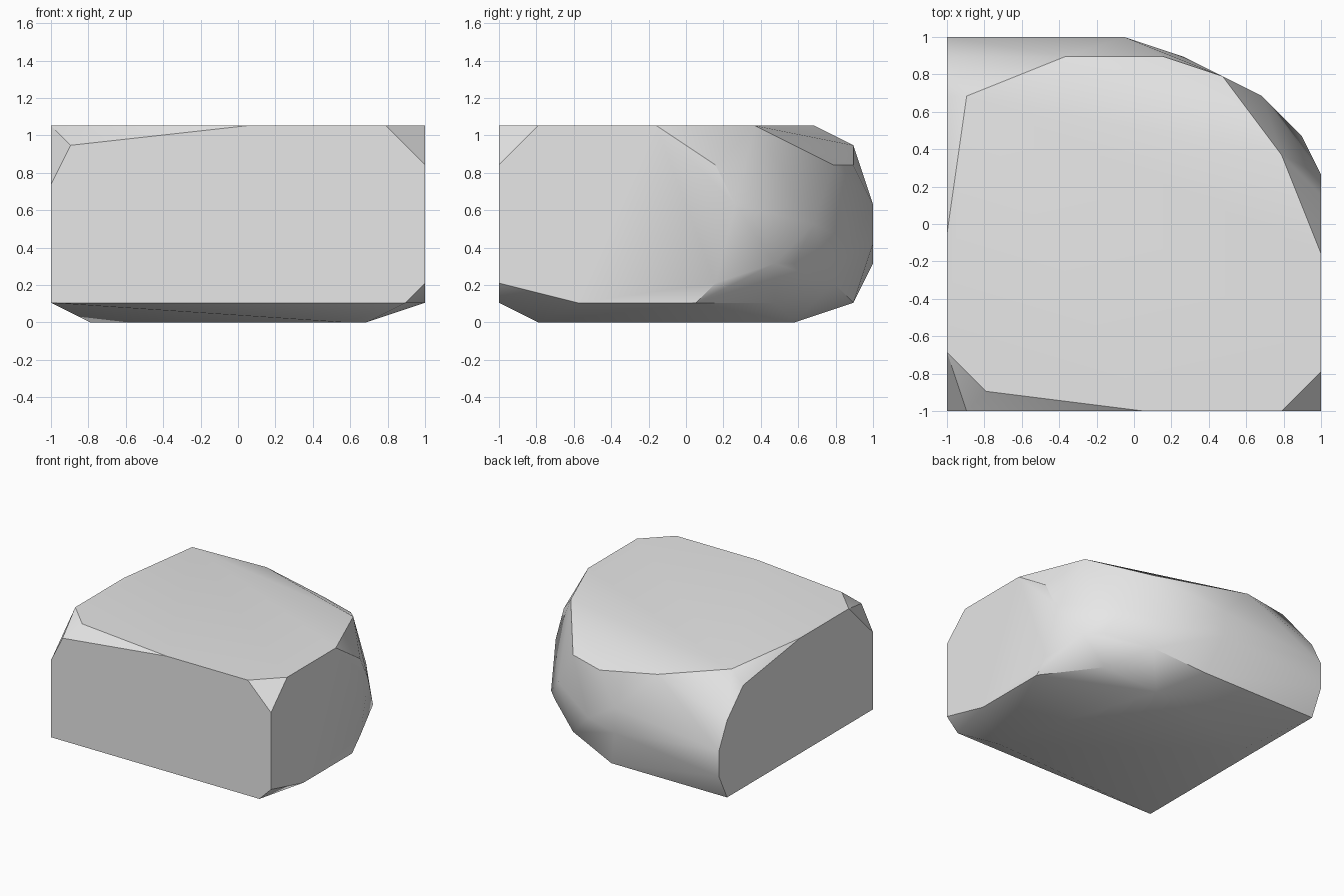
import bpy
import bmesh
import math
from mathutils import Vector

default_cube = bpy.data.objects.get("Cube")
if default_cube:
    bpy.data.objects.remove(default_cube, do_unlink=True)

# Corner points sit on a regular lattice that spans the longest side
CELLS = 19
STEP = 2 / CELLS


def lattice_point(column, row, level):
    """Turn lattice steps into a position centred on the ground."""
    return Vector((column * STEP - 1, row * STEP - 1, level * STEP))


# Flat front face with clipped corners (column, level)
front_outline = [(0, 1), (18, 1), (19, 2), (19, 8),
                 (17, 10), (10, 10), (1, 9), (0, 7)]

# Flat left side (row, level)
left_outline = [(2, 10), (8, 10), (11, 8), (12, 6), (11, 2), (10, 1), (4, 1)]

# Flat right side (row, level)
right_outline = [(3, 10), (9, 10), (16, 9), (18, 7), (19, 5), (19, 3), (18, 1)]

# Corners of the top and of its slope down to the back
top_corners = [(2, 1, 10), (1, 16, 10), (17, 13, 10),
               (6, 18, 9), (11, 18, 8), (14, 17, 8)]

# Rounded back shoulder
back_corners = [(9, 19, 6), (9, 19, 4), (12, 18, 4), (16, 16, 5),
                (18, 14, 3), (17, 15, 3), (14, 17, 2), (10, 18, 1)]

# Shallow underside
bottom_corners = [(2, 13, 0), (15, 2, 0), (16, 2, 0), (12, 15, 0), (16, 14, 1)]

corners = top_corners + back_corners + bottom_corners
corners += [(column, 0, level) for column, level in front_outline]
corners += [(CELLS, row, level) for row, level in left_outline]
corners += [(0, row, level) for row, level in right_outline]

# Wrap the corners in one closed, faceted stone
bm = bmesh.new()
for corner in corners:
    bm.verts.new(lattice_point(*corner))
hull = bmesh.ops.convex_hull(bm, input=bm.verts[:])
leftover = set(hull["geom_interior"] + hull["geom_unused"])
loose = [item for item in leftover if isinstance(item, bmesh.types.BMVert)]
bmesh.ops.delete(bm, geom=loose, context="VERTS")
bmesh.ops.dissolve_limit(bm, angle_limit=math.radians(1),
                         verts=bm.verts[:], edges=bm.edges[:])
bmesh.ops.recalc_face_normals(bm, faces=bm.faces[:])

mesh = bpy.data.meshes.new("rock")
bm.to_mesh(mesh)
bm.free()
rock = bpy.data.objects.new("rock", mesh)
bpy.context.collection.objects.link(rock)

# Plain stone colour
stone = bpy.data.materials.new("light_grey_stone")
stone.use_nodes = True
stone_colour = (0.8, 0.8, 0.8, 1)
stone.diffuse_color = stone_colour
stone.node_tree.nodes["Principled BSDF"].inputs["Base Color"].default_value = stone_colour
mesh.materials.append(stone)

# Soft shading on the worn back, crisp edges at the cuts
bpy.ops.object.select_all(action="DESELECT")
rock.select_set(True)
bpy.context.view_layer.objects.active = rock
bpy.ops.object.shade_smooth_by_angle(angle=math.radians(30))
